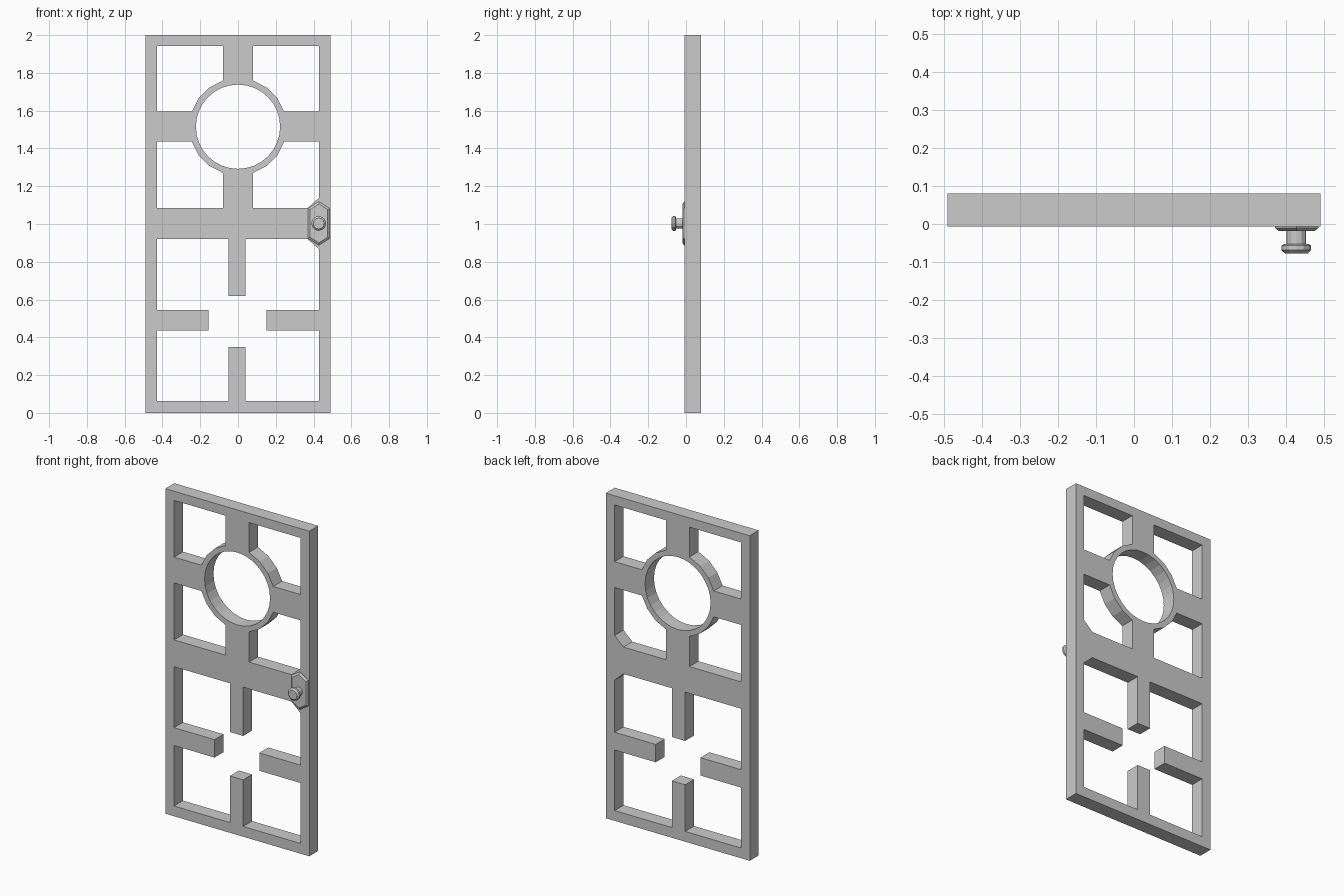
import bpy, bmesh
from math import sin, cos, radians, tau

if "Cube" in bpy.data.objects:
    bpy.data.objects.remove(bpy.data.objects["Cube"])

BACK, FRONT = 0.08, -0.007      # slab faces in y
RING_Z = 1.515                  # centre of the round window


def finish(bm, name):
    bmesh.ops.recalc_face_normals(bm, faces=bm.faces)
    me = bpy.data.meshes.new(name)
    bm.to_mesh(me)
    bm.free()
    ob = bpy.data.objects.new(name, me)
    bpy.context.collection.objects.link(ob)
    return ob


def panel(name, loops, y0, y1):
    """Fill an outline with holes in the xz plane and extrude it along y."""
    bm = bmesh.new()
    for pts in loops:
        vs = [bm.verts.new((x, y0, z)) for x, z in pts]
        for a, b in zip(vs, vs[1:] + vs[:1]):
            bm.edges.new((a, b))
    bmesh.ops.triangle_fill(bm, edges=bm.edges[:], use_beauty=True)
    ext = bmesh.ops.extrude_face_region(bm, geom=bm.faces[:])
    moved = [g for g in ext["geom"] if isinstance(g, bmesh.types.BMVert)]
    bmesh.ops.translate(bm, verts=moved, vec=(0, y1 - y0, 0))
    return finish(bm, name)


def loft(name, rings):
    """Skin a list of equal-length rings and cap both ends."""
    bm = bmesh.new()
    rows = [[bm.verts.new(p) for p in ring] for ring in rings]
    n = len(rows[0])
    for a, b in zip(rows, rows[1:]):
        for i in range(n):
            j = (i + 1) % n
            bm.faces.new((a[i], a[j], b[j], b[i]))
    bm.faces.new(rows[0])
    bm.faces.new(rows[-1])
    return finish(bm, name)


# Door outline and round window
outer = [(-0.49, 0), (0.49, 0), (0.49, 2), (-0.49, 2)]
window = [(0.223 * cos(tau * i / 32), RING_Z + 0.223 * sin(tau * i / 32)) for i in range(32)]


# Four upper openings, each with a faceted arc around the ring
def quarter(sx, sz):
    arc = [(sx * 0.257 * cos(radians(a)), RING_Z + sz * 0.257 * sin(radians(a)))
           for a in (18, 36, 54, 72)]
    edge = 1.943 if sz > 0 else 1.085
    corner = [(sx * 0.43, edge)]
    if sx > 0 and sz < 0:
        corner = [(0.37, edge), (0.43, 1.14)]
    return arc + [(arc[-1][0], edge)] + corner + [(sx * 0.43, arc[0][1])]


quarters = [quarter(sx, sz) for sx in (-1, 1) for sz in (-1, 1)]

# Lower opening with four stub bars reaching inwards
lower = [(-0.43, 0.063), (-0.05, 0.063), (-0.05, 0.35), (0.04, 0.35), (0.04, 0.063),
         (0.43, 0.063), (0.43, 0.435), (0.15, 0.435), (0.15, 0.545), (0.43, 0.545),
         (0.43, 0.865), (0.37, 0.92), (0.04, 0.92), (0.04, 0.62), (-0.05, 0.62),
         (-0.05, 0.92), (-0.43, 0.92), (-0.43, 0.545), (-0.155, 0.545),
         (-0.155, 0.435), (-0.43, 0.435)]
panel("door_frame", [outer, window, lower] + quarters, FRONT, BACK)


# Six-sided handle plate with a bevelled front edge
def hexagon(w, h, tip, y):
    return [(0.428 + x, y, 1.003 + z) for x, z in
            ((0, tip), (w, h), (w, -h), (0, -tip), (-w, -h), (-w, h))]


loft("handle_plate", [hexagon(0.057, 0.08, 0.116, FRONT + 0.002),
                      hexagon(0.057, 0.08, 0.116, -0.010),
                      hexagon(0.047, 0.073, 0.103, -0.019)])

# Turned knob: stem, flange and chamfered cap
profile = [(0.026, -0.015), (0.026, -0.053), (0.033, -0.053), (0.039, -0.057),
           (0.039, -0.069), (0.029, -0.078)]
loft("door_knob", [[(0.427 + r * cos(tau * i / 12), y, 1.003 + r * sin(tau * i / 12))
                    for i in range(12)] for r, y in profile])
